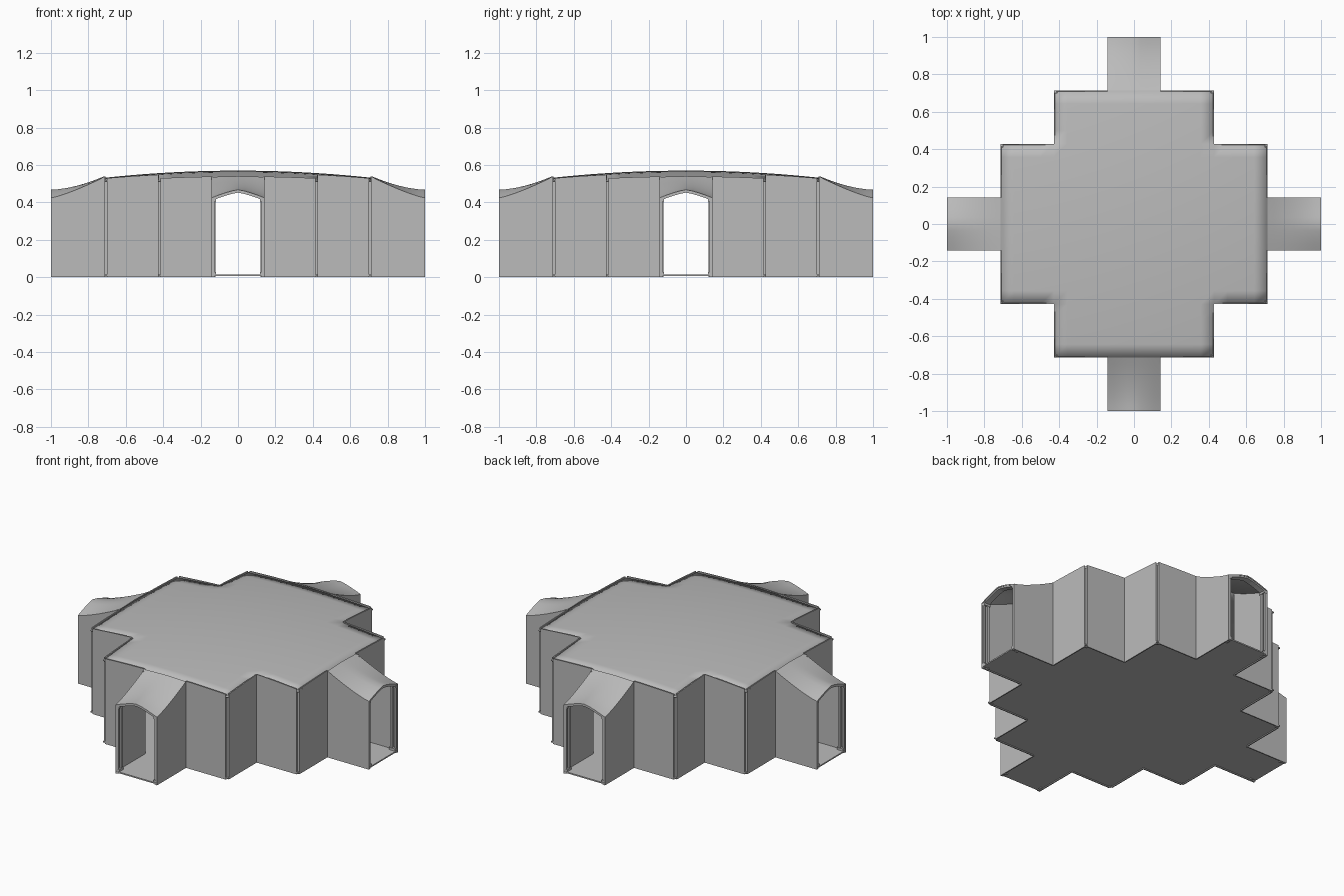
import bpy, bmesh, math
from mathutils import Matrix

if "Cube" in bpy.data.objects:
    bpy.data.objects.remove(bpy.data.objects["Cube"])

A, B, C, D = 1 / 7, 3 / 7, 5 / 7, 1.0   # plan steps of the seven-cell grid
T = 0.007                               # sheet thickness
GAP = 0.013                             # notch at outer corners

grey = bpy.data.materials.new("light grey")
grey.diffuse_color = (0.5, 0.5, 0.5, 1)
grey.use_nodes = True
grey.node_tree.nodes["Principled BSDF"].inputs["Base Color"].default_value = grey.diffuse_color


def arm_height(u, v):
    """Porch roof: u runs outwards, v across."""
    s = max(0.0, 1 - (u - C) / (D - C))
    ridge = 0.468 + 0.072 * s ** 1.7
    eave = 0.424 + 0.112 * s ** 1.25
    return eave + (ridge - eave) * (1 - min(1, abs(v) / A) ** 1.3)


def wall_top(x, y):
    u, v = max(abs(x), abs(y)), min(abs(x), abs(y))
    return arm_height(u, v) if u > C + 1e-4 else 0.57 - 0.06 * (x * x + y * y)


def finish(name, bm, smooth=False):
    bmesh.ops.remove_doubles(bm, verts=bm.verts, dist=1e-5)
    bmesh.ops.recalc_face_normals(bm, faces=bm.faces)
    me = bpy.data.meshes.new(name)
    bm.to_mesh(me)
    bm.free()
    me.materials.append(grey)
    ob = bpy.data.objects.new(name, me)
    bpy.context.collection.objects.link(ob)
    if smooth:
        bpy.ops.object.select_all(action='DESELECT')
        ob.select_set(True)
        bpy.context.view_layer.objects.active = ob
        bpy.ops.object.shade_smooth_by_angle(angle=math.radians(30))
    return ob


def box(bm, x0, x1, y0, y1, z0, z1):
    m = Matrix.Translation(((x0 + x1) / 2, (y0 + y1) / 2, (z0 + z1) / 2))
    m = m @ Matrix.Diagonal((x1 - x0, y1 - y0, z1 - z0, 1))
    bmesh.ops.create_cube(bm, size=1, matrix=m)


def sheet(bm, us, vs, height, thick):
    """Closed curved slab over a rectangular grid."""
    nu, nv = len(us), len(vs)
    top = [[bm.verts.new((u, v, height(u, v))) for v in vs] for u in us]
    low = [[bm.verts.new((u, v, height(u, v) - thick)) for v in vs] for u in us]
    for i in range(nu - 1):
        for j in range(nv - 1):
            bm.faces.new((top[i][j], top[i+1][j], top[i+1][j+1], top[i][j+1]))
            bm.faces.new((low[i][j+1], low[i+1][j+1], low[i+1][j], low[i][j]))
    rim = [(i, 0) for i in range(nu)] + [(nu-1, j) for j in range(1, nv)]
    rim += [(i, nv-1) for i in range(nu-2, -1, -1)] + [(0, j) for j in range(nv-2, 0, -1)]
    for (a, b), (c, d) in zip(rim, rim[1:] + rim[:1]):
        bm.faces.new((low[a][b], low[c][d], top[c][d], top[a][b]))


def steps(a, b, n):
    return [a + (b - a) * i / n for i in range(n + 1)]


def panel(bm, p, q, inward):
    """Thin upright wall from p to q whose top follows the roof."""
    rows = []
    for k in range(9):
        x, y = p[0] + (q[0]-p[0]) * k / 8, p[1] + (q[1]-p[1]) * k / 8
        z = wall_top(x, y)
        xi, yi = x + inward[0] * T, y + inward[1] * T
        rows.append([bm.verts.new(c) for c in
                     ((x, y, 0), (x, y, z), (xi, yi, z), (xi, yi, 0))])
    for r, s in zip(rows, rows[1:]):
        for i in range(4):
            bm.faces.new((r[i], s[i], s[(i+1) % 4], r[(i+1) % 4]))
    bm.faces.new(rows[0])
    bm.faces.new(rows[-1][::-1])


def four(name, build, smooth=False):
    """One copy per side of the building."""
    for side, k in (("right", 0), ("back", 1), ("left", 2), ("front", 3)):
        bm = bmesh.new()
        build(bm)
        bmesh.ops.rotate(bm, verts=bm.verts, cent=(0, 0, 0),
                         matrix=Matrix.Rotation(k * math.pi / 2, 3, 'Z'))
        finish(f"{name}_{side}", bm, smooth)


# Domed roof over the stepped hall, solidified downwards
cells = [-C, -B, -A, A, B, C]
bm = bmesh.new()
pts = sorted({round(a + (b - a) * k / 4, 6) for a, b in zip(cells, cells[1:]) for k in range(5)})
grid = {}


def roof_vert(x, y):
    if (x, y) not in grid:
        grid[x, y] = bm.verts.new((x, y, 0.57 - 0.075 * (x * x + y * y)))
    return grid[x, y]


def in_hall(x, y):
    return max(abs(x), abs(y)) < C and min(abs(x), abs(y)) < B


for x0, x1 in zip(pts, pts[1:]):
    for y0, y1 in zip(pts, pts[1:]):
        if in_hall((x0 + x1) / 2, (y0 + y1) / 2):
            bm.faces.new([roof_vert(*c) for c in ((x0, y0), (x1, y0), (x1, y1), (x0, y1))])
roof = finish("hall_roof", bm, True)
mod = roof.modifiers.new("thickness", 'SOLIDIFY')
mod.thickness, mod.offset = T, -1

# Floor of the hall and porches
bm = bmesh.new()
outline = []
for k in range(4):
    r = Matrix.Rotation(k * math.pi / 2, 2)
    for x, y in ((D, -A), (D, A), (C, A), (C, B), (B, B), (B, C), (A, C)):
        c, s = round(math.cos(k * math.pi / 2)), round(math.sin(k * math.pi / 2))
        outline.append((c * x - s * y, s * x + c * y))
base = bm.faces.new([bm.verts.new((x, y, 0.006)) for x, y in outline])
up = bmesh.ops.extrude_face_region(bm, geom=[base])
bmesh.ops.translate(bm, vec=(0, 0, 0.008),
                    verts=[v for v in up["geom"] if isinstance(v, bmesh.types.BMVert)])
finish("floor", bm)


# Stepped outer walls with set-back posts at the outer corners
def walls(bm):
    panel(bm, (C, A), (C, B - GAP), (-1, 0))
    panel(bm, (C - GAP, B), (B, B), (0, -1))
    panel(bm, (B, B), (B, C - GAP), (-1, 0))
    panel(bm, (B - GAP, C), (A, C), (0, -1))
    for x, y in ((C, B), (B, C)):
        top = wall_top(x, y) - 0.008
        box(bm, x - GAP - T, x - GAP, y - GAP - T, y, 0, top)
        box(bm, x - GAP - T, x, y - GAP - T, y - GAP, 0, top)


four("outer_wall", walls)


# Porch side walls
def porch_walls(bm):
    for s in (1, -1):
        panel(bm, (C, s * A), (D, s * A), (0, -s))


four("porch_wall", porch_walls)
four("porch_roof", lambda bm: sheet(bm, steps(C, D, 8), steps(-A, A, 8), arm_height, T), True)


# Door jambs with small feet and heads
def jambs(bm):
    for s in (1, -1):
        for x0, x1, a, b, z0, z1 in (
                (D - 0.013, D - 0.003, A - 0.018, A - T, 0.0, 0.42),
                (D - 0.04, D - 0.025, A - 0.022, A - T, 0.0, 0.42),
                (D - 0.045, D - 0.002, A - 0.026, A - T, 0.012, 0.028),
                (D - 0.045, D - 0.002, A - 0.024, A - T, 0.405, 0.42)):
            box(bm, x0, x1, min(s*a, s*b), max(s*a, s*b), z0, z1)


four("door_jamb", jambs)


# Gabled rim under the porch roof at the opening
four("door_arch", lambda bm: sheet(bm, [D - 0.04, D - 0.003], steps(-A + T, A - T, 8),
                                   lambda u, v: arm_height(D, v) - 0.002, 0.014))
